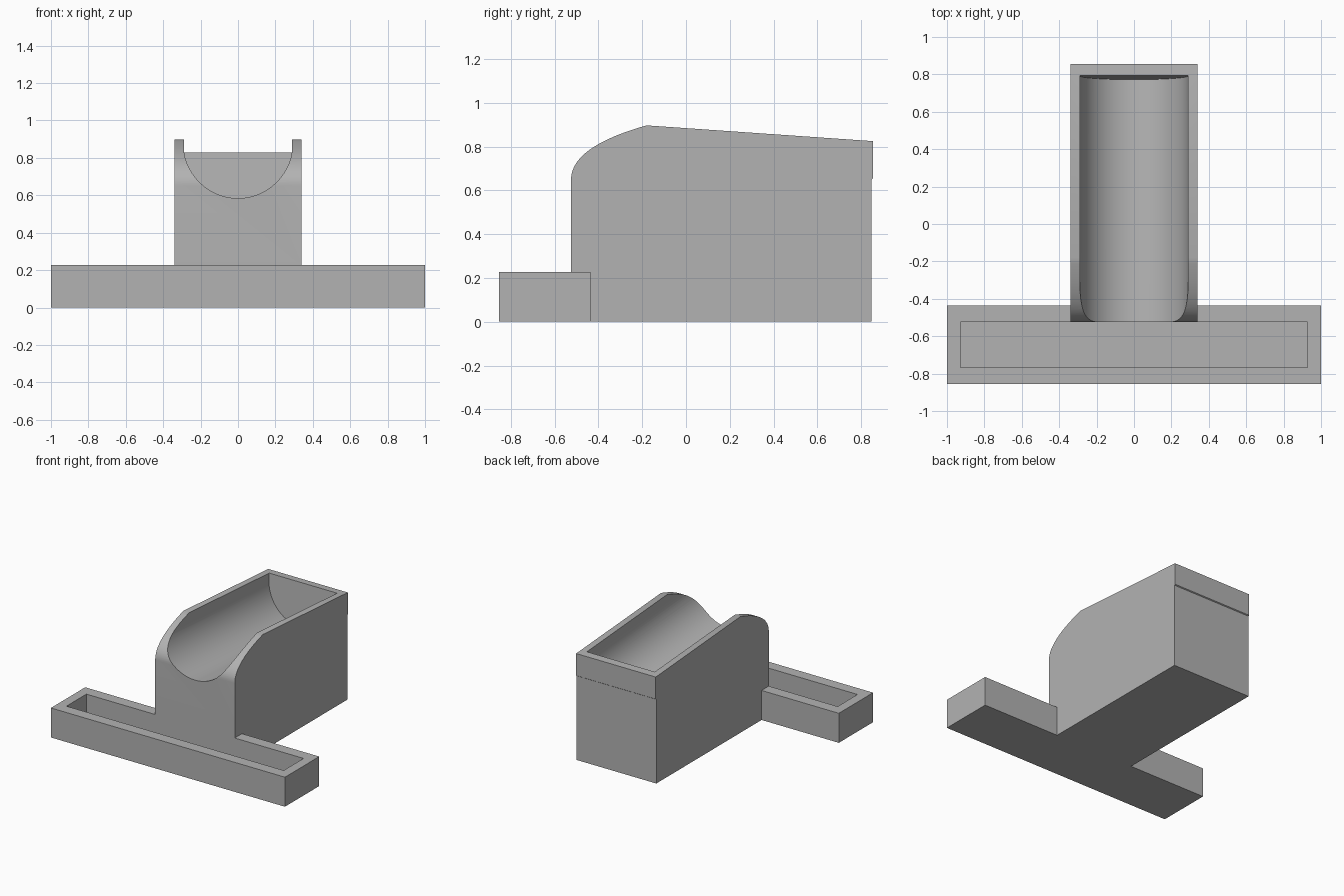
import bpy, bmesh, math
from mathutils import Vector

cube = bpy.data.objects.get("Cube")
if cube:
    bpy.data.objects.remove(cube, do_unlink=True)

GREY = (0.45, 0.45, 0.45, 1)
grey = bpy.data.materials.new("plain_grey")
grey.use_nodes = True
grey.diffuse_color = GREY
grey.node_tree.nodes["Principled BSDF"].inputs["Base Color"].default_value = GREY


def prism(name, outline, sweep):
    """Solid made by sweeping a closed 3D outline along a vector."""
    bm = bmesh.new()
    face = bm.faces.new([bm.verts.new(p) for p in outline])
    new = bmesh.ops.extrude_face_region(bm, geom=[face])["geom"]
    moved = [v for v in new if isinstance(v, bmesh.types.BMVert)]
    bmesh.ops.translate(bm, verts=moved, vec=sweep)
    bmesh.ops.recalc_face_normals(bm, faces=bm.faces)
    mesh = bpy.data.meshes.new(name)
    bm.to_mesh(mesh)
    bm.free()
    mesh.materials.append(grey)
    obj = bpy.data.objects.new(name, mesh)
    bpy.context.collection.objects.link(obj)
    return obj


def box(name, half_width, y0, y1, z0, z1):
    w = half_width
    outline = [(-w, y0, z0), (w, y0, z0), (w, y1, z0), (-w, y1, z0)]
    return prism(name, outline, (0, 0, z1 - z0))


def carve(obj, cutter):
    cutter.hide_render = True
    mod = obj.modifiers.new("carve", 'BOOLEAN')
    mod.operation, mod.solver, mod.object = 'DIFFERENCE', 'EXACT', cutter
    bpy.ops.object.select_all(action='DESELECT')
    obj.select_set(True)
    bpy.context.view_layer.objects.active = obj
    bpy.ops.object.modifier_apply(modifier=mod.name)
    bpy.data.objects.remove(cutter, do_unlink=True)
    bpy.ops.object.shade_smooth_by_angle(angle=math.radians(25))


FRONT, BACK, BASE_BACK, BASE_TOP = -0.525, 0.855, -0.437, 0.228

# Front tray with a long open pocket
tray = box("front_tray", 1.0, -0.855, BASE_BACK, 0, BASE_TOP)
carve(tray, box("pocket_cutter", 0.928, -0.768, FRONT, 0.05, 0.4))

# Tall body: side profile with a rounded front shoulder and a slightly proud back lip
a, b, c = Vector((FRONT, 0.65)), Vector((FRONT, 0.80)), Vector((-0.18, 0.897))
STEPS = 20
shoulder = []
for i in range(STEPS + 1):
    t = i / STEPS
    shoulder.append(tuple(a * (1 - t) ** 2 + b * 2 * t * (1 - t) + c * t ** 2))
profile = [(BASE_BACK, 0), (BASE_BACK, BASE_TOP), (FRONT, BASE_TOP)] + shoulder
profile += [(BACK, 0.825), (BACK, 0.655), (BACK - 0.007, 0.65), (BACK - 0.007, 0)]
body = prism("body", [(-0.34, y, z) for y, z in profile], (0.68, 0, 0))

# Sloping round-bottomed trough, square to its own axis at the back end
R, TILT, SEGMENTS = 0.29, math.radians(4), 48
axis = Vector((0, math.cos(TILT), -math.sin(TILT)))
up = Vector((0, math.sin(TILT), math.cos(TILT)))
end = Vector((0, 0.792, 0.783))
section = [(R, 0.4)]
for i in range(SEGMENTS + 1):
    ang = math.pi * i / SEGMENTS
    section.append((R * math.cos(ang), -R * math.sin(ang)))
section.append((-R, 0.4))
outline = [end + Vector((x, 0, 0)) + up * h for x, h in section]
carve(body, prism("trough_cutter", outline, axis * -1.6))
